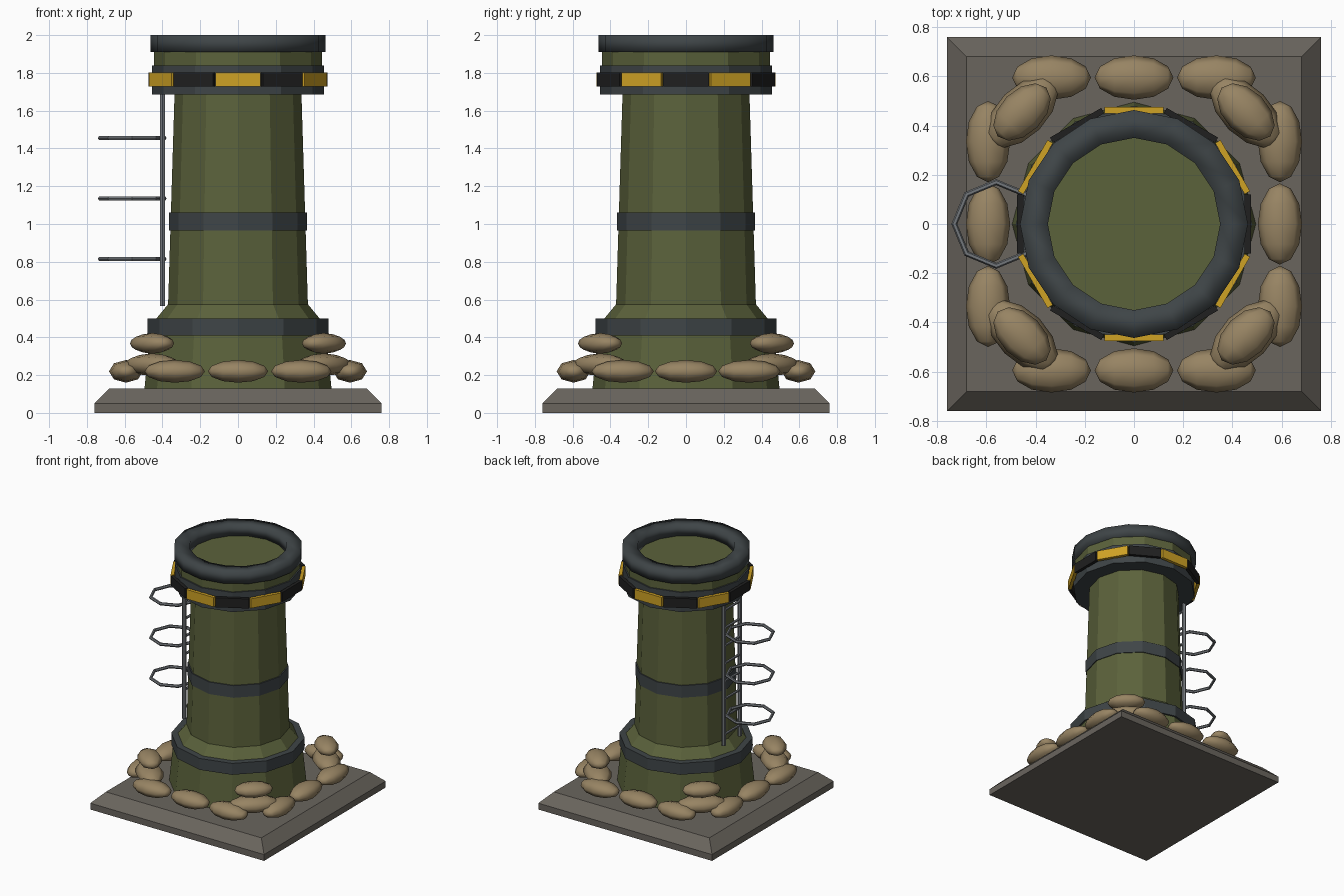
import bpy, bmesh, math
from mathutils import Matrix, Vector

if "Cube" in bpy.data.objects:
    bpy.data.objects.remove(bpy.data.objects["Cube"])


def material(name, rgb):
    m = bpy.data.materials.new(name)
    m.diffuse_color = (*rgb, 1)
    m.use_nodes = True
    m.node_tree.nodes["Principled BSDF"].inputs["Base Color"].default_value = m.diffuse_color
    return m


GREEN = material("olive_paint", (0.105, 0.122, 0.044))
STEEL = material("dark_steel", (0.049, 0.059, 0.063))
SAND = material("sandbag_cloth", (0.31, 0.23, 0.125))
STONE = material("concrete", (0.143, 0.130, 0.111))
YELLOW = material("warning_yellow", (0.62, 0.36, 0.018))
BLACK = material("warning_black", (0.014, 0.014, 0.014))
METAL = material("ladder_metal", (0.17, 0.185, 0.20))


def finish(name, bm, mat, smooth=False):
    bmesh.ops.recalc_face_normals(bm, faces=bm.faces)
    me = bpy.data.meshes.new(name)
    bm.to_mesh(me)
    bm.free()
    me.materials.append(mat)
    for p in me.polygons:
        p.use_smooth = smooth
    ob = bpy.data.objects.new(name, me)
    bpy.context.collection.objects.link(ob)
    return ob


def lathe(name, profile, sides, mat, smooth=False, closed=False, center=(0, 0, 0), turn=0.0):
    """Sweep (radius, z) points around z; capped unless the profile is closed."""
    bm = bmesh.new()
    rings = []
    for r, z in profile:
        rings.append([bm.verts.new((center[0] + r * math.cos(turn + math.tau * i / sides),
                                    center[1] + r * math.sin(turn + math.tau * i / sides),
                                    center[2] + z)) for i in range(sides)])
    pairs = list(zip(rings, rings[1:]))
    if closed:
        pairs.append((rings[-1], rings[0]))
    else:
        bm.faces.new(rings[0])
        bm.faces.new(rings[-1])
    for a, b in pairs:
        for i in range(sides):
            j = (i + 1) % sides
            bm.faces.new((a[i], a[j], b[j], b[i]))
    return finish(name, bm, mat, smooth)


def box(name, size, matrix, mat):
    bm = bmesh.new()
    bmesh.ops.create_cube(bm, size=1, matrix=matrix @ Matrix.Diagonal((*size, 1)))
    return finish(name, bm, mat)


def rod(name, a, b, radius, mat):
    a, b = Vector(a), Vector(b)
    d = b - a
    m = Matrix.Translation((a + b) / 2) @ d.to_track_quat('Z', 'Y').to_matrix().to_4x4()
    bm = bmesh.new()
    bmesh.ops.create_cone(bm, cap_ends=True, segments=6, radius1=radius, radius2=radius,
                          depth=d.length, matrix=m)
    return finish(name, bm, mat)


def sandbag(loc, half, angle):
    """Faceted pillow, poles along its length."""
    m = (Matrix.Translation(loc) @ Matrix.Rotation(angle, 4, 'Z')
         @ Matrix.Diagonal((*half, 1)) @ Matrix.Rotation(math.pi / 2, 4, 'Y'))
    bm = bmesh.new()
    bmesh.ops.create_uvsphere(bm, u_segments=8, v_segments=6, radius=1, matrix=m)
    finish("sandbag", bm, SAND, True)


# Square chamfered plinth
S = math.sqrt(2)
lathe("plinth", [(0.76 * S, 0), (0.76 * S, 0.05), (0.68 * S, 0.13)], 4, STONE, turn=math.pi / 4)

# Twelve-sided tower with steel bands
lathe("tower_body", [(0.495, 0.13), (0.462, 0.45), (0.432, 0.5), (0.37, 0.575), (0.335, 1.72)], 12, GREEN)
lathe("tower_head", [(0.445, 1.70), (0.445, 1.915)], 12, GREEN)
lathe("foot_band", [(0.48, 0.41), (0.48, 0.5)], 12, STEEL)
lathe("middle_band", [(0.364, 0.965), (0.364, 1.06)], 12, STEEL)
lathe("head_collar", [(0.455, 1.685), (0.455, 1.84)], 12, STEEL)

# Softly shaded rim
lathe("rim", [(0.35, 1.91), (0.463, 1.91), (0.463, 2.0), (0.35, 2.0)], 16, STEEL, True, True)

# Alternating warning plates around the collar
for i in range(12):
    m = Matrix.Rotation(i * math.pi / 6, 4, 'Z') @ Matrix.Translation((0.4625, 0, 1.765))
    box("warning_plate", (0.025, 0.24, 0.075), m, YELLOW if i % 2 else BLACK)

# Ladder with safety hoops on the left side
for y in (-0.1, 0.1):
    rod("ladder_rail", (-0.4, y, 0.565), (-0.4, y, 1.70), 0.016, METAL)
for i in range(8):
    z = 0.65 + i * 0.14
    rod("ladder_rung", (-0.4, -0.1, z), (-0.4, 0.1, z), 0.01, METAL)
for z in (0.815, 1.135, 1.455):
    section = [(0.17 + 0.012 * math.cos(math.tau * k / 6), 0.012 * math.sin(math.tau * k / 6))
               for k in range(6)]
    lathe("safety_hoop", section, 8, METAL, False, True, (-0.56, 0, z))

# Sandbag ring: three per side, two stacked at each corner
for side in (-1, 1):
    for t in (-0.335, 0, 0.335):
        sandbag((t, side * 0.595, 0.22), (0.16, 0.09, 0.06), 0)
        sandbag((side * 0.593, t, 0.22), (0.165, 0.09, 0.06), math.pi / 2)
    for other in (-1, 1):
        angle = -side * other * math.pi / 4
        sandbag((side * 0.455, other * 0.455, 0.255), (0.18, 0.1, 0.06), angle)
        sandbag((side * 0.455, other * 0.455, 0.368), (0.14, 0.088, 0.055), angle)
